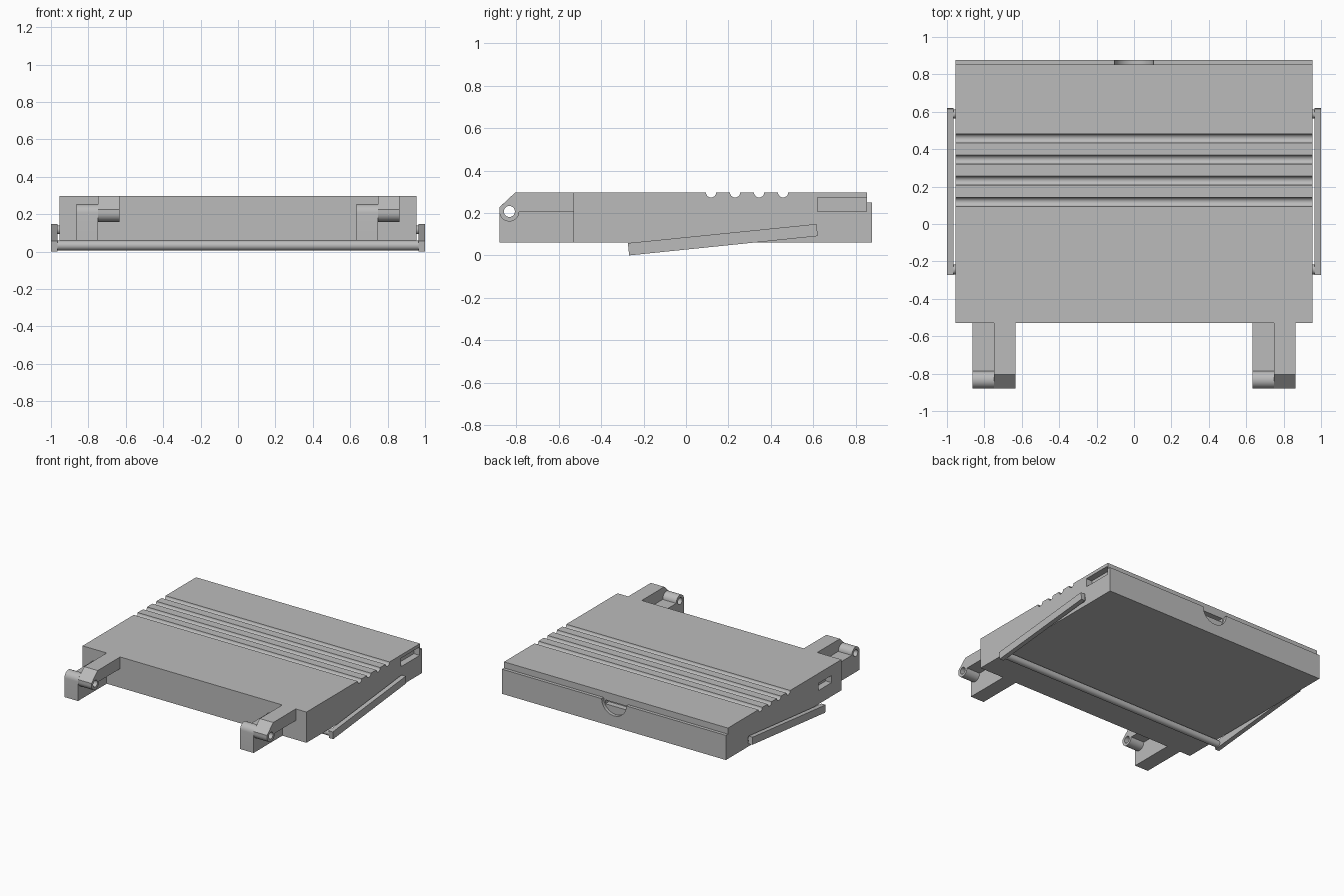
import bpy
import bmesh
from math import sin, cos, pi, radians

cube = bpy.data.objects.get("Cube")
if cube:
    bpy.data.objects.remove(cube, do_unlink=True)

grey = bpy.data.materials.new("plain_grey")
grey.use_nodes = True
colour = (0.5, 0.5, 0.5, 1)
grey.diffuse_color = colour
grey.node_tree.nodes["Principled BSDF"].inputs["Base Color"].default_value = colour

BASE, TOP, LIP = 0.06, 0.297, 0.25
FRONT, BACK, STEP = -0.53, 0.878, 0.853
HALF = 0.955
HINGE_Y, HINGE_Z, HINGE_R = -0.833, 0.207, 0.047


def arc(y, z, r, start, end, steps=16):
    """Points of an arc in the side plane, angles in degrees."""
    angles = [radians(start + (end - start) * i / steps) for i in range(steps + 1)]
    return [(y + r * cos(a), z + r * sin(a)) for a in angles]


def prism(name, points, x0, x1):
    """Extrude a side profile of (y, z) points along x."""
    bm = bmesh.new()
    face = bm.faces.new([bm.verts.new((x0, y, z)) for y, z in points])
    grown = bmesh.ops.extrude_face_region(bm, geom=[face])["geom"]
    moved = [g for g in grown if isinstance(g, bmesh.types.BMVert)]
    bmesh.ops.translate(bm, verts=moved, vec=(x1 - x0, 0, 0))
    bmesh.ops.recalc_face_normals(bm, faces=bm.faces)
    mesh = bpy.data.meshes.new(name)
    bm.to_mesh(mesh)
    bm.free()
    mesh.materials.append(grey)
    obj = bpy.data.objects.new(name, mesh)
    bpy.context.collection.objects.link(obj)
    return obj


def rod(name, y, z, r, x0, x1):
    return prism(name, arc(y, z, r, 0, 348.75, 31), x0, x1)


def box(name, x0, x1, y0, y1, z0, z1):
    return prism(name, [(y0, z0), (y1, z0), (y1, z1), (y0, z1)], x0, x1)


def cut(obj, cutter):
    """Subtract a cutter, then discard it."""
    cutter.hide_render = True
    mod = obj.modifiers.new("cut", "BOOLEAN")
    mod.operation, mod.solver, mod.object = "DIFFERENCE", "EXACT", cutter
    bpy.context.view_layer.objects.active = obj
    bpy.ops.object.modifier_apply(modifier=mod.name)
    bpy.data.objects.remove(cutter, do_unlink=True)


parts = []

# Main body: stepped back edge and four rounded grooves across the top
profile = [(FRONT, TOP), (FRONT, BASE), (BACK, BASE), (BACK, LIP), (STEP, LIP), (STEP, TOP)]
for i in reversed(range(4)):
    profile += arc(0.118 + 0.1133 * i, TOP, 0.024, 0, -180)
body = prism("body", profile, -HALF, HALF)
parts.append(body)

# Thumb notch in the back lip, with a shallow slot behind it
notch = rod("notch_cutter", 0, 0, 0.105, 0, 0.1)
notch.rotation_euler = (0, 0, pi / 2)
notch.location = (0, STEP, LIP)
cut(body, notch)
cut(body, box("slot_cutter", -0.09, 0.09, 0.81, 0.86, 0.205, 0.235))

# Side sockets
cut(body, box("right_socket_cutter", 0.905, 1, 0.62, 0.85, 0.207, 0.272))
cut(body, box("left_socket_cutter", -1, -0.905, -0.41, -0.25, 0.165, 0.22))

# Two hinges, each a lower block beside an upper arm with a bored knuckle
for side, x in (("left", 0.634), ("right", -0.864)):
    lower = [(FRONT, BASE), (FRONT, HINGE_Z)] + arc(HINGE_Y, HINGE_Z, HINGE_R, 0, 180)
    lower += [(-0.88, BASE)]
    upper = [(FRONT, TOP), (FRONT, HINGE_Z)] + arc(HINGE_Y, HINGE_Z, HINGE_R, 0, -180)
    upper += [(-0.88, 0.226), (-0.805, TOP)]
    for kind, pts, start in (("block", lower, x), ("arm", upper, x + 0.115)):
        part = prism(f"{side}_hinge_{kind}", pts, start, start + 0.115)
        cut(part, rod("bore_cutter", HINGE_Y, HINGE_Z, 0.026, start - 0.1, start + 0.2))
        parts.append(part)

# Tilted bail: side bars, pivot pins and a crossbar under the front
bar = [(-0.268, 0), (0.621, 0.091), (0.616, 0.148), (-0.274, 0.058)]
for side, s in (("left", 1), ("right", -1)):
    parts.append(prism(f"{side}_bail_bar", bar, s * 0.965, s))
    parts.append(rod(f"{side}_pivot_pin", 0.588, 0.117, 0.023, s * 0.94, s * 0.97))
parts.append(rod("bail_crossbar", -0.243, 0.033, 0.026, -0.97, 0.97))

# Smooth the rounded surfaces, keep edges crisp
bpy.ops.object.select_all(action="DESELECT")
for part in parts:
    part.select_set(True)
bpy.context.view_layer.objects.active = body
bpy.ops.object.shade_smooth_by_angle(angle=radians(30))
